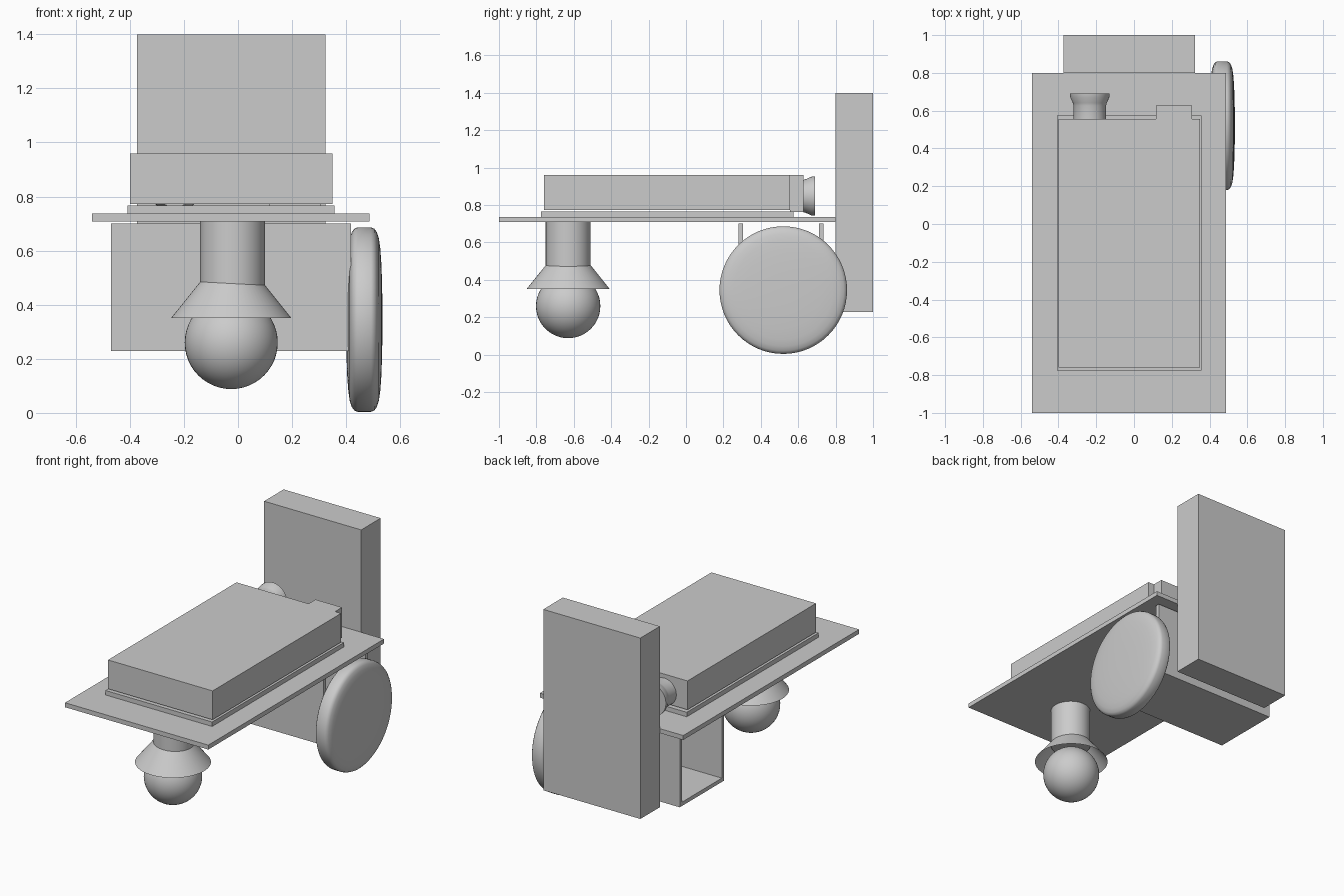
import bpy, math
from mathutils import Matrix, Vector

if "Cube" in bpy.data.objects:
    bpy.data.objects.remove(bpy.data.objects["Cube"])


def mesh_object(name, verts, faces, smooth=False):
    me = bpy.data.meshes.new(name)
    me.from_pydata(verts, [], faces)
    ob = bpy.data.objects.new(name, me)
    bpy.context.collection.objects.link(ob)
    if smooth:
        bpy.ops.object.select_all(action='DESELECT')
        bpy.context.view_layer.objects.active = ob
        ob.select_set(True)
        bpy.ops.object.shade_smooth_by_angle(angle=math.radians(35))
    return ob


def prism(name, outline, axis, lo, hi):
    """Extrude a counter-clockwise outline along x or z."""
    def place(p, h):
        return (h, p[0], p[1]) if axis == 'X' else (p[0], p[1], h)
    n = len(outline)
    verts = [place(p, h) for h in (lo, hi) for p in outline]
    faces = [tuple(range(n))[::-1], tuple(range(n, 2 * n))]
    faces += [(i, (i + 1) % n, n + (i + 1) % n, n + i) for i in range(n)]
    return mesh_object(name, verts, faces)


def box(name, x0, x1, y0, y1, z0, z1):
    return prism(name, [(x0, y0), (x1, y0), (x1, y1), (x0, y1)], 'Z', z0, z1)


def lathe(name, profile, origin, axis='Z', caps=True, n=64):
    """Spin (radius, height) points, listed bottom to top, round an axis."""
    rot = {'Z': Matrix(),
           'X': Matrix.Rotation(math.pi / 2, 4, 'Y'),
           'Y': Matrix.Rotation(-math.pi / 2, 4, 'X')}[axis]
    m = Matrix.Translation(origin) @ rot
    verts = [m @ Vector((r * math.cos(2 * math.pi * i / n),
                         r * math.sin(2 * math.pi * i / n), h))
             for r, h in profile for i in range(n)]
    faces = [(k * n + i, k * n + (i + 1) % n, (k + 1) * n + (i + 1) % n, (k + 1) * n + i)
             for k in range(len(profile) - 1) for i in range(n)]
    if caps:
        last = (len(profile) - 1) * n
        faces += [tuple(range(n))[::-1], tuple(range(last, last + n))]
    return mesh_object(name, verts, faces, True)


# Deck, thin tray and rear panel
box("deck", -0.54, 0.487, -1.0, 0.8, 0.708, 0.737)
box("tray", -0.408, 0.357, -0.775, 0.575, 0.737, 0.766)
box("rear_panel", -0.373, 0.323, 0.8, 1.0, 0.228, 1.40)

# Raised body with a rear tab
box("body", -0.40, 0.35, -0.76, 0.556, 0.773, 0.96)
box("rear_tab", 0.117, 0.307, 0.556, 0.627, 0.763, 0.96)

# Flared knob behind the body
lathe("knob", [(0.086, 0), (0.086, 0.07), (0.09, 0.085), (0.103, 0.113), (0.105, 0.134)],
      (-0.234, 0.556, 0.848), 'Y')

# Open channel under the deck
prism("under_channel", [(0.28, 0.228), (0.735, 0.228), (0.735, 0.70), (0.71, 0.70),
                        (0.71, 0.253), (0.305, 0.253), (0.305, 0.70), (0.28, 0.70)],
      'X', -0.47, 0.418)

# Wheel with rounded rim and slightly domed faces
half = [(0.05, 0.067), (0.13, 0.066), (0.21, 0.063), (0.265, 0.059),
        (0.30, 0.054), (0.324, 0.046), (0.336, 0.037), (0.341, 0.025)]
lathe("wheel", [(r, -h) for r, h in half] + [(r, h) for r, h in reversed(half)],
      (0.467, 0.52, 0.345), 'X')

# Front caster: post, skirt and ball
lathe("caster_post", [(0.12, 0.46), (0.12, 0.708)], (-0.02, -0.63, 0))
lathe("caster_skirt", [(0.223, 0.35), (0.105, 0.497)], (-0.025, -0.63, 0), caps=False)
bpy.ops.mesh.primitive_uv_sphere_add(segments=48, ring_count=24, radius=0.172,
                                     location=(-0.025, -0.63, 0.26))
bpy.context.object.name = "caster_ball"
bpy.ops.object.shade_smooth_by_angle(angle=math.radians(35))
